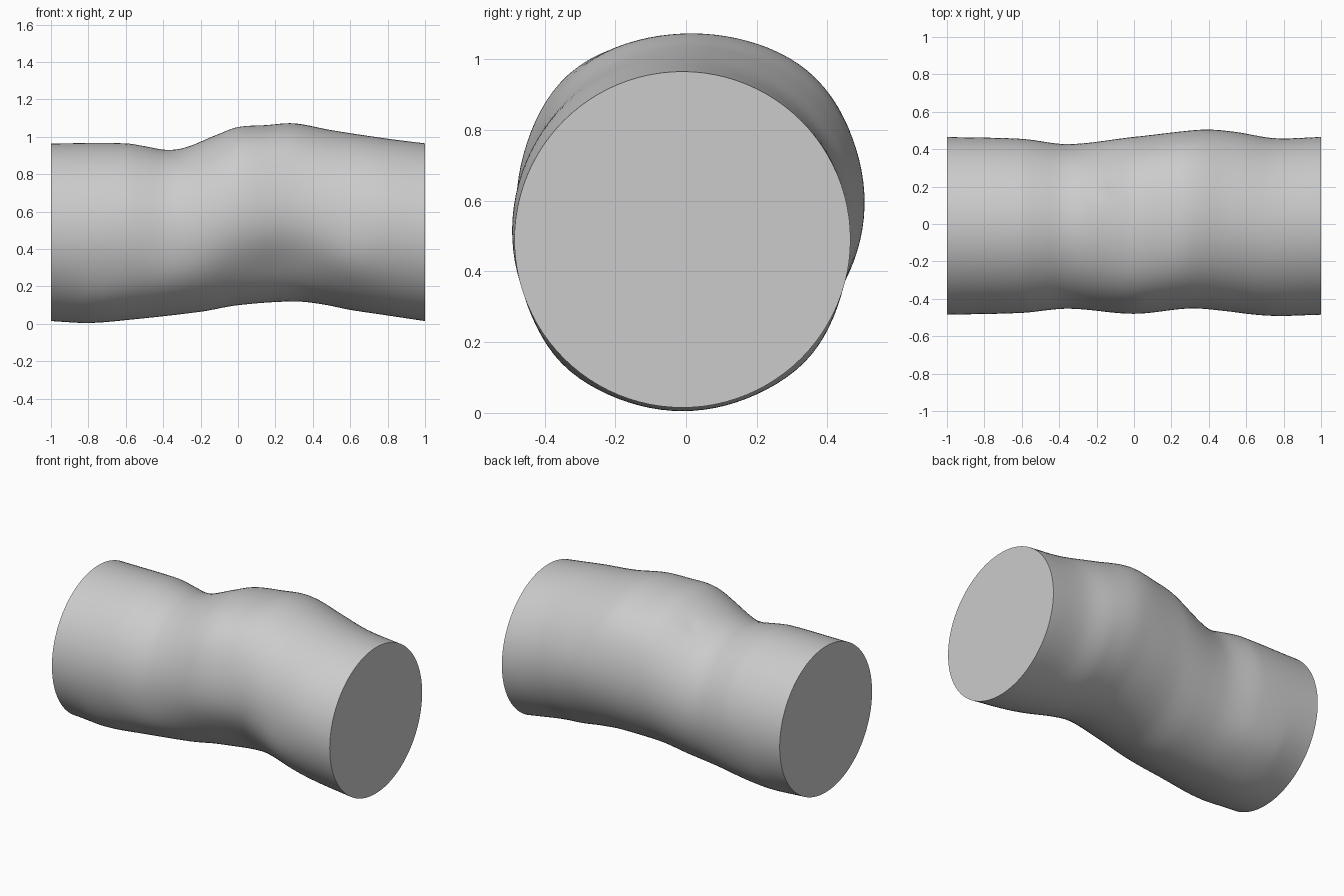
import bpy, bmesh, math
from math import sin, cos, pi, exp

cube = bpy.data.objects.get("Cube")
if cube:
    bpy.data.objects.remove(cube, do_unlink=True)

SIDES = 96
RINGS = 100

# Cross-section extents along the length: position -> value
TOP = [(-1, .965), (-.6, .965), (-.5, .95), (-.38, .93), (-.28, .943), (-.1, 1.015),
       (0, 1.05), (.15, 1.06), (.3, 1.07), (.5, 1.035), (.8, .99), (1, .965)]
BOTTOM = [(-1, .015), (-.8, .005), (-.6, .02), (-.2, .065), (0, .1), (.3, .12),
          (.45, .105), (.6, .075), (.8, .045), (1, .015)]
FRONT = [(-1, -.485), (-.6, -.475), (-.35, -.452), (0, -.48), (.3, -.452),
         (.5, -.465), (.75, -.49), (1, -.485)]
BACK = [(-1, .465), (-.6, .455), (-.35, .427), (0, .465), (.35, .497),
        (.55, .485), (.75, .458), (1, .465)]

# Soft lumps and hollows: position, angle in degrees, length, angular spread, height
LUMPS = [(.1, 130, .3, 25, .025), (.2, 45, .3, 25, .02), (.2, 215, .25, 20, -.02),
         (-.35, 215, .2, 20, .015), (.6, 205, .15, 20, .015), (-.17, 65, .05, 6, -.008),
         (-.7, 225, .2, 18, .012), (-.7, 318, .25, 18, .012), (.45, 5, .2, 25, .008)]


def smooth_value(points, x):
    """Smooth curve through the points, with slopes taken from the neighbours."""
    def slope(k):
        a, b = points[max(k - 1, 0)], points[min(k + 1, len(points) - 1)]
        return (b[1] - a[1]) / (b[0] - a[0])

    k = 0
    while k < len(points) - 2 and x > points[k + 1][0]:
        k += 1
    (xa, va), (xb, vb) = points[k], points[k + 1]
    span = xb - xa
    t = (x - xa) / span
    ease = t * t * (3 - 2 * t)
    bend = slope(k) * t * (1 - t) ** 2 - slope(k + 1) * t * t * (1 - t)
    return va + (vb - va) * ease + span * bend


def lump_height(x, angle):
    total = 0
    for px, deg, length, spread, height in LUMPS:
        turn = (math.degrees(angle) - deg + 180) % 360 - 180
        total += height * exp(-((x - px) / length) ** 2 - (turn / spread) ** 2)
    return total * min(1, (1 - abs(x)) * 5)


def ring(bm, x):
    top, bottom, front, back = (smooth_value(c, x) for c in (TOP, BOTTOM, FRONT, BACK))
    verts = []
    for s in range(SIDES):
        a = 2 * pi * s / SIDES
        extra = lump_height(x, a)
        y = (front + back) / 2 + ((back - front) / 2 + extra) * cos(a)
        z = (top + bottom) / 2 + ((top - bottom) / 2 + extra) * sin(a)
        verts.append(bm.verts.new((x, y, z)))
    return verts


# Lofted body with flat end caps
bm = bmesh.new()
rings = [ring(bm, -1 + 2 * i / RINGS) for i in range(RINGS + 1)]
for a, b in zip(rings, rings[1:]):
    for s in range(SIDES):
        n = (s + 1) % SIDES
        bm.faces.new((a[s], a[n], b[n], b[s]))
bm.faces.new(rings[0])
bm.faces.new(rings[-1])
bmesh.ops.recalc_face_normals(bm, faces=bm.faces)
mesh = bpy.data.meshes.new("tube_body")
bm.to_mesh(mesh)
bm.free()
body = bpy.data.objects.new("tube_body", mesh)
bpy.context.collection.objects.link(body)

# Plain grey surface
grey = bpy.data.materials.new("light_grey")
grey.use_nodes = True
colour = (.6, .6, .6, 1)
grey.diffuse_color = colour
grey.node_tree.nodes["Principled BSDF"].inputs["Base Color"].default_value = colour
mesh.materials.append(grey)

bpy.context.view_layer.objects.active = body
body.select_set(True)
bpy.ops.object.shade_smooth_by_angle(angle=math.radians(40))
